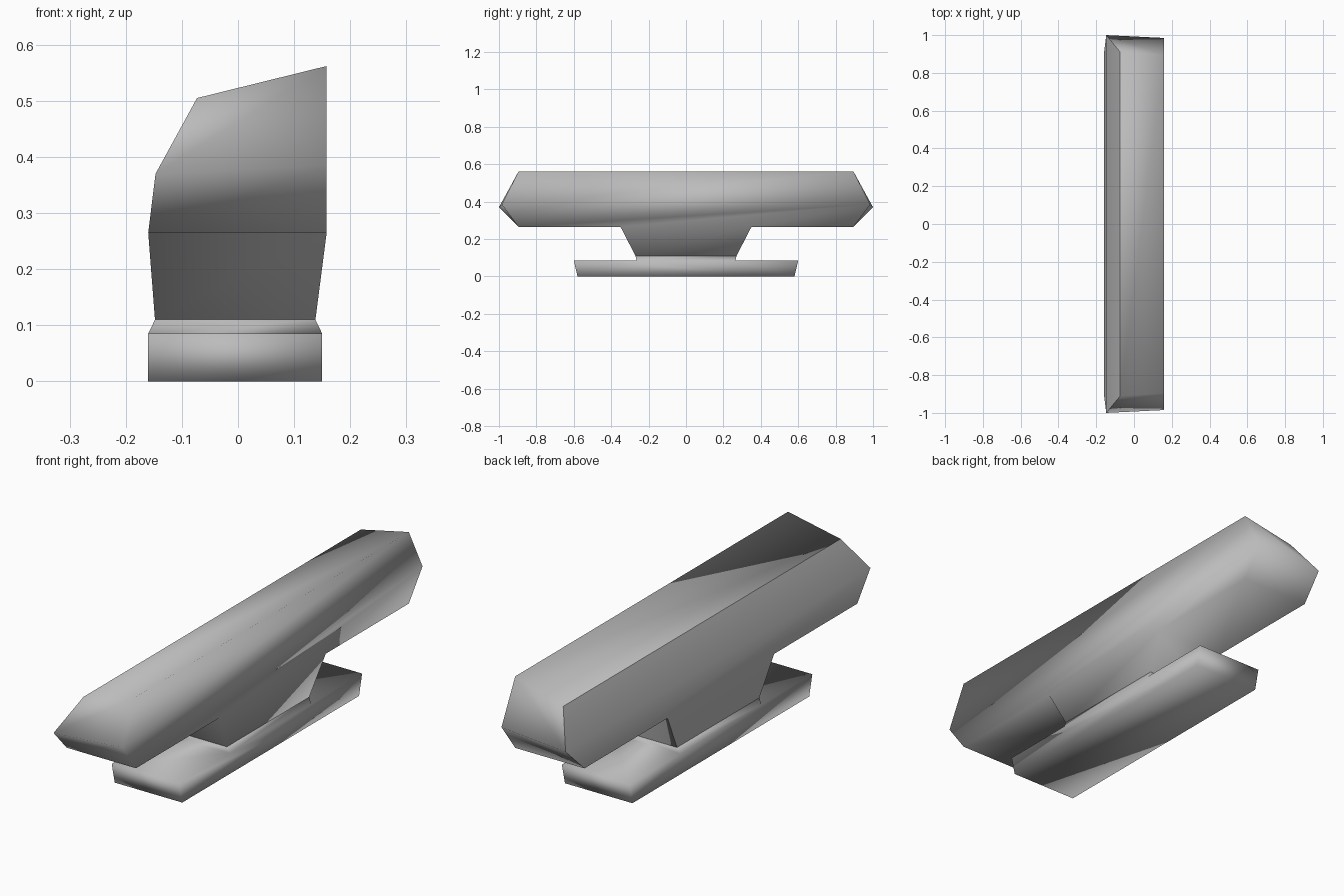
import bpy
import bmesh

cube = bpy.data.objects.get("Cube")
if cube:
    bpy.data.objects.remove(cube, do_unlink=True)

grey = bpy.data.materials.new("plain_grey")
grey.use_nodes = True
colour = (0.5, 0.5, 0.5, 1)
grey.diffuse_color = colour
grey.node_tree.nodes["Principled BSDF"].inputs["Base Color"].default_value = colour


def loft(name, rings, side_groups, crisp_side=False):
    """Stack four-cornered rings, each given as its -x corner and +x corner
    (x, half length, z). Side faces span each group of rings."""
    bm = bmesh.new()
    corners = [[[bm.verts.new((x, s * y, z)) for s in (-1, 1)]
                for x, y, z in ring] for ring in rings]
    # Faces at both ends of the length
    for low, high in zip(corners, corners[1:]):
        for end in (0, 1):
            bm.faces.new((low[0][end], low[1][end], high[1][end], high[0][end]))
    # Long side faces
    outer = []
    for side in (0, 1):
        for first, last in side_groups:
            chain = corners[first:last + 1]
            loop = [c[side][0] for c in chain] + [c[side][1] for c in reversed(chain)]
            face = bm.faces.new(loop)
            if side == 0:
                outer.append(face)
    # Bottom and top
    for c in (corners[0], corners[-1]):
        bm.faces.new((c[0][0], c[1][0], c[1][1], c[0][1]))
    bmesh.ops.recalc_face_normals(bm, faces=bm.faces)
    for face in bm.faces:
        face.smooth = True
    # Crisp border around the bevelled -x side
    if crisp_side:
        for edge in bm.edges:
            if sum(f in outer for f in edge.link_faces) == 1:
                edge.smooth = False
    mesh = bpy.data.meshes.new(name)
    bm.to_mesh(mesh)
    bm.free()
    mesh.materials.append(grey)
    obj = bpy.data.objects.new(name, mesh)
    bpy.context.collection.objects.link(obj)
    return obj


# Foot plate with the short collar above it
loft("foot_plate", [
    ((-0.16, 0.58, 0), (0.15, 0.58, 0)),
    ((-0.16, 0.60, 0.085), (0.15, 0.60, 0.085)),
    ((-0.16, 0.265, 0.085), (0.15, 0.265, 0.085)),
    ((-0.148, 0.27, 0.11), (0.138, 0.27, 0.11)),
], [(0, 2), (2, 3)])

# Flared neck widening into the long bevelled head
loft("neck_and_head", [
    ((-0.148, 0.27, 0.11), (0.138, 0.27, 0.11)),
    ((-0.16, 0.35, 0.265), (0.158, 0.35, 0.265)),
    ((-0.16, 0.895, 0.265), (0.158, 0.895, 0.265)),
    ((-0.147, 1.0, 0.37), (0.158, 0.985, 0.385)),
    ((-0.073, 0.91, 0.505), (0.158, 0.895, 0.562)),
], [(0, 1), (1, 3), (3, 4)], crisp_side=True)
